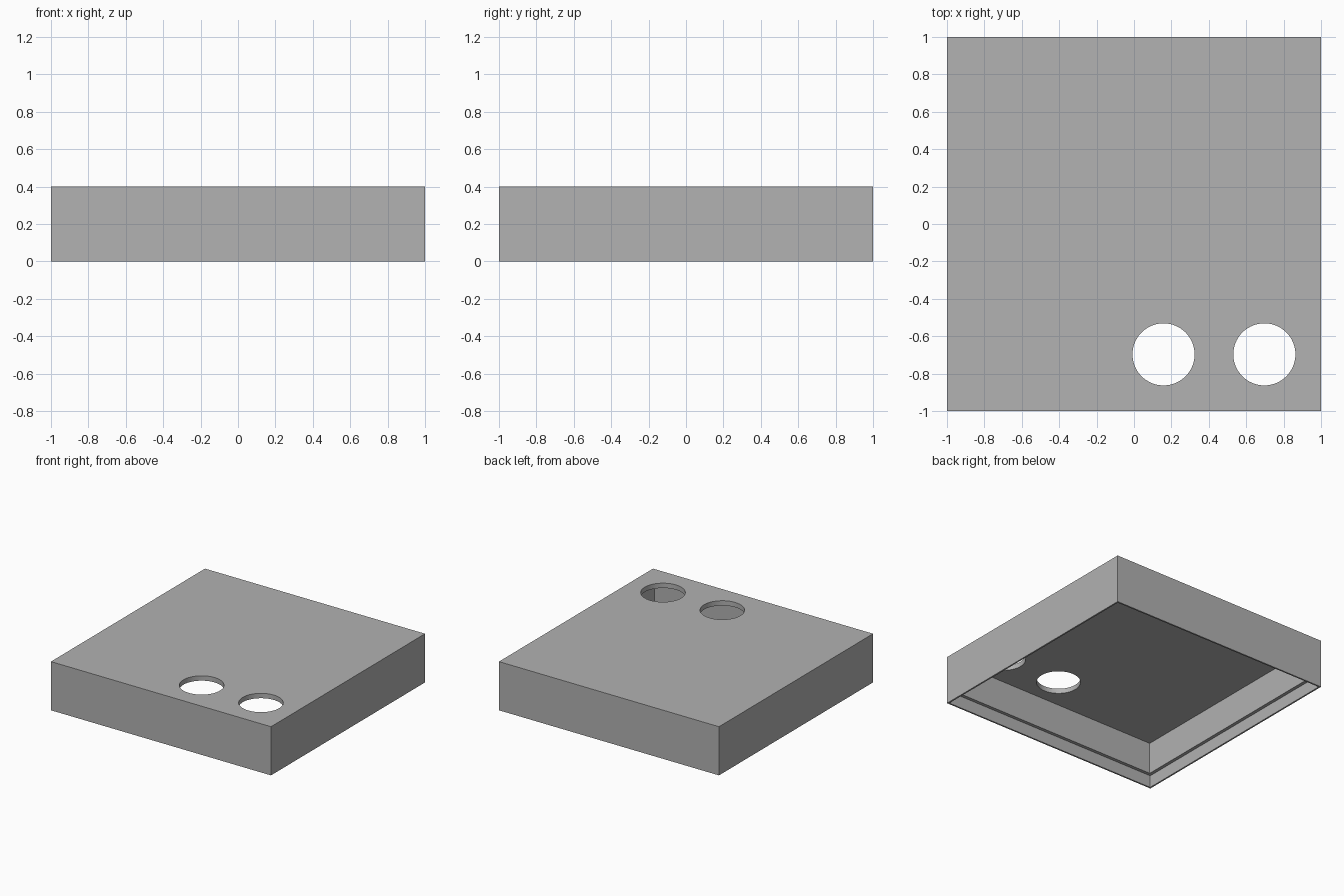
import bpy
import math

default = bpy.data.objects.get("Cube")
if default:
    bpy.data.objects.remove(default, do_unlink=True)

HEIGHT = 0.4
WALL = 0.04        # side wall and top plate thickness
RIM = 0.013        # thin skirt around the rebate
REBATE = 0.1       # rebate depth from the open underside
HOLE_RADIUS = 0.166
HOLES = {"left_hole": (0.697, -0.697), "centre_hole": (0.158, -0.697)}

grey = bpy.data.materials.new("plain_grey")
grey.use_nodes = True
grey.diffuse_color = (0.445, 0.445, 0.445, 1)
grey.node_tree.nodes["Principled BSDF"].inputs["Base Color"].default_value = grey.diffuse_color


def box(name, half, z0, z1):
    """Square block between two heights."""
    bpy.ops.mesh.primitive_cube_add(size=1, location=(0, 0, (z0 + z1) / 2))
    ob = bpy.context.object
    ob.name = name
    ob.scale = (2 * half, 2 * half, z1 - z0)
    bpy.ops.object.transform_apply(location=True, rotation=False, scale=True)
    ob.data.materials.append(grey)
    return ob


def cut(target, cutter):
    """Subtract the cutter, then discard it."""
    cutter.hide_render = True
    mod = target.modifiers.new(cutter.name, 'BOOLEAN')
    mod.operation = 'DIFFERENCE'
    mod.solver = 'EXACT'
    mod.object = cutter
    bpy.context.view_layer.objects.active = target
    bpy.ops.object.modifier_apply(modifier=mod.name)
    bpy.data.objects.remove(cutter, do_unlink=True)


# Lid shell, open underneath
lid = box("box_lid", 1, 0, HEIGHT)
cut(lid, box("cavity", 1 - WALL, -0.1, HEIGHT - WALL))

# Stepped rebate around the bottom edge
cut(lid, box("rebate", 1 - RIM, -0.1, REBATE))

# Two round holes through the top plate
for name, (x, y) in HOLES.items():
    bpy.ops.mesh.primitive_cylinder_add(vertices=64, radius=HOLE_RADIUS, depth=0.2,
                                        location=(x, y, HEIGHT))
    hole = bpy.context.object
    hole.name = name
    hole.data.materials.append(grey)
    cut(lid, hole)

# Smooth hole walls, crisp box edges
bpy.ops.object.select_all(action='DESELECT')
lid.select_set(True)
bpy.context.view_layer.objects.active = lid
bpy.ops.object.shade_smooth_by_angle(angle=math.radians(30))
